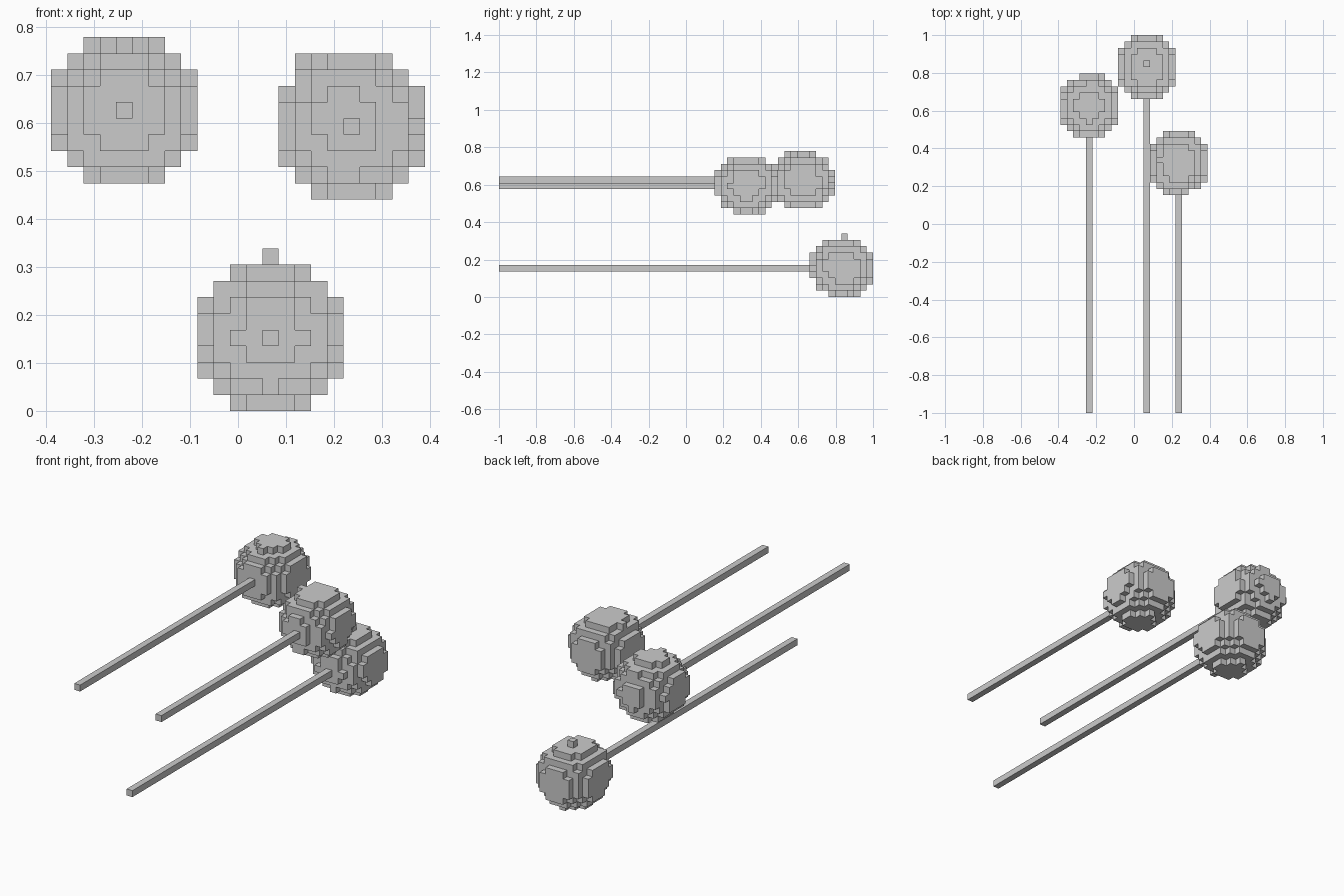
import bpy, bmesh
from mathutils import Vector

if "Cube" in bpy.data.objects:
    bpy.data.objects.remove(bpy.data.objects["Cube"])

V = 2 / 59                                   # voxel edge: model is 23 x 59 x 23 voxels
ORIGIN = Vector((-11.5 * V, -1.0, 0.0))
R2 = 22.95                                   # squared radius in voxels (x and z)
KY = 0.8755                                  # slight stretch of the heads along y


def finish(bm, name):
    bmesh.ops.recalc_face_normals(bm, faces=bm.faces)
    mesh = bpy.data.meshes.new(name)
    bm.to_mesh(mesh)
    bm.free()
    obj = bpy.data.objects.new(name, mesh)
    bpy.context.collection.objects.link(obj)


def voxel_head(name, centre):
    """Blocky ball: keep only the outer faces of the filled voxels."""
    cx, cy, cz = centre
    span = lambda c: range(int(c) - 6, int(c) + 8)
    cells = {(x, y, z) for x in span(cx) for y in span(cy) for z in span(cz)
             if (x - cx) ** 2 + KY * (y - cy) ** 2 + (z - cz) ** 2 <= R2}
    bm = bmesh.new()
    verts = {}

    def vert(p):
        if p not in verts:
            verts[p] = bm.verts.new(ORIGIN + Vector(p) * V)
        return verts[p]

    for cell in cells:
        for axis in range(3):
            u, w = (axis + 1) % 3, (axis + 2) % 3
            for side in (0, 1):
                near = list(cell)
                near[axis] += 2 * side - 1
                if tuple(near) in cells:
                    continue
                quad = []
                for du, dw in ((0, 0), (1, 0), (1, 1), (0, 1)):
                    p = list(cell)
                    p[axis] += side
                    p[u] += du
                    p[w] += dw
                    quad.append(vert(tuple(p)))
                bm.faces.new(quad if side else quad[::-1])
    finish(bm, name)


def stick(name, x, z, length):
    """One-voxel-thick square rod running from the front to the head."""
    bm = bmesh.new()
    bmesh.ops.create_cube(bm, size=V)
    bmesh.ops.scale(bm, vec=(1, length, 1), verts=bm.verts)
    bmesh.ops.translate(bm, vec=ORIGIN + Vector((x + .5, length / 2, z + .5)) * V,
                        verts=bm.verts)
    finish(bm, name)


# label, head centre (voxel indices), stick column x, z and length
parts = (
    ("left", (4.05, 47.35, 17.8), 4, 18, 43),
    ("right", (17.9, 38.62, 17.22), 18, 17, 34),
    ("lower", (13.0, 53.63, 4.23), 13, 4, 49),
)
for label, centre, x, z, length in parts:
    voxel_head(label + "_head", centre)
    stick(label + "_stick", x, z, length)
